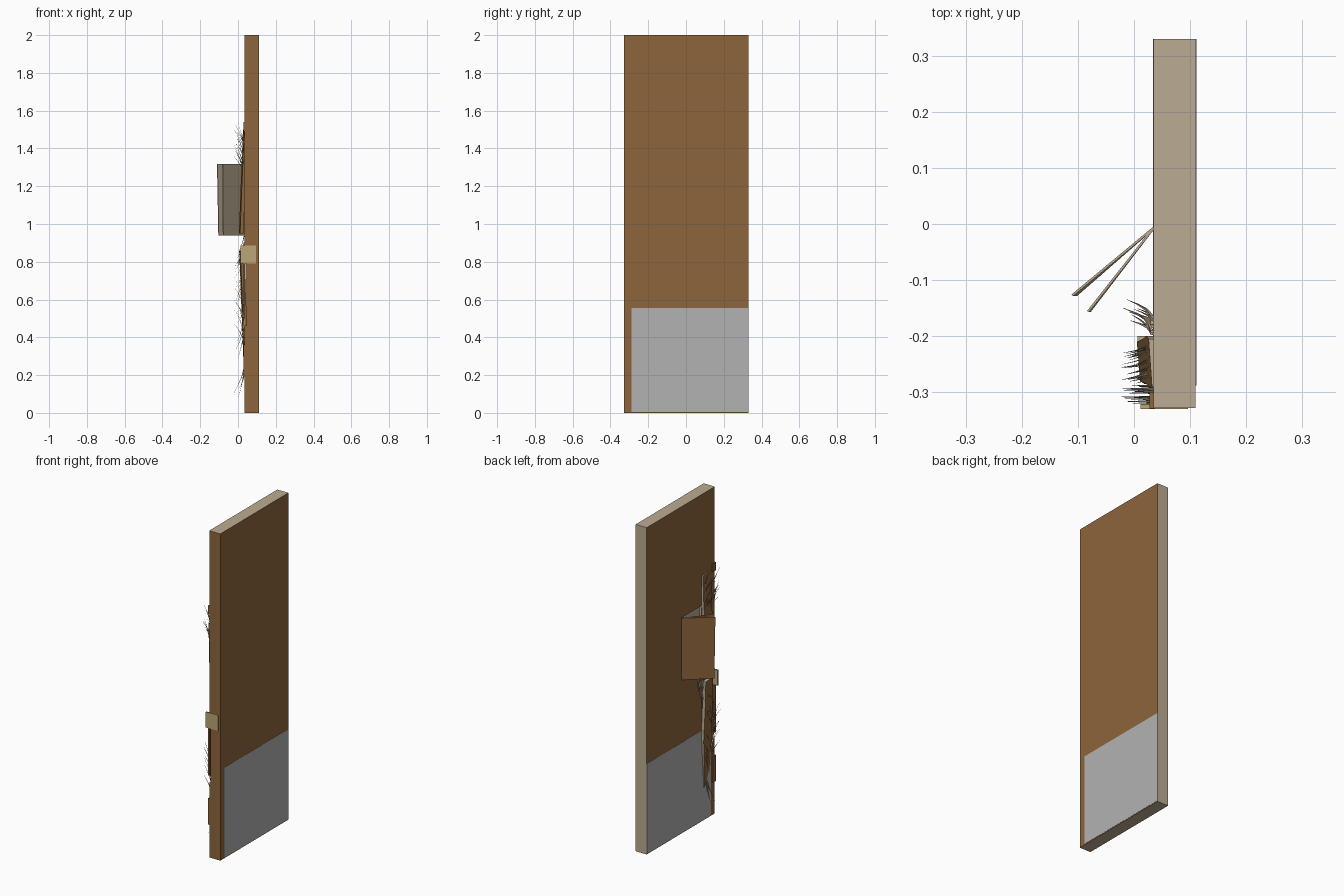
import bpy, bmesh, random
from mathutils import Vector

if "Cube" in bpy.data.objects:
    bpy.data.objects.remove(bpy.data.objects["Cube"])
random.seed(4)


def mat(name, col):
    m = bpy.data.materials.new(name)
    m.diffuse_color = (*col, 1)
    m.use_nodes = True
    m.node_tree.nodes["Principled BSDF"].inputs["Base Color"].default_value = m.diffuse_color
    return m


BROWN = mat("wood_brown", (0.27, 0.13, 0.045))
BEIGE = mat("raw_wood", (0.5, 0.41, 0.29))
STEEL = mat("steel", (0.45, 0.45, 0.45))
BRASS = mat("brass", (0.5, 0.38, 0.18))


def finish(name, bm, mats, pick=None):
    """Turn a bmesh into an object; pick(normal) chooses the material slot."""
    bmesh.ops.recalc_face_normals(bm, faces=bm.faces)
    if pick:
        for f in bm.faces:
            f.material_index = pick(f.normal)
    me = bpy.data.meshes.new(name)
    bm.to_mesh(me)
    bm.free()
    for m in mats:
        me.materials.append(m)
    ob = bpy.data.objects.new(name, me)
    bpy.context.collection.objects.link(ob)
    return ob


def box(name, x, y, z, mats, pick=None):
    bm = bmesh.new()
    bmesh.ops.create_cube(bm, size=1)
    for v in bm.verts:
        v.co = [r[0] + (c + 0.5) * (r[1] - r[0]) for c, r in zip(v.co, (x, y, z))]
    return finish(name, bm, mats, pick)


def loft(bm, rings):
    """Skin a list of equal-length point rings and cap both ends."""
    rs = [[bm.verts.new(p) for p in r] for r in rings]
    n = len(rs[0])
    for a, b in zip(rs, rs[1:]):
        for i in range(n):
            j = (i + 1) % n
            bm.faces.new((a[i], a[j], b[j], b[i]))
    bm.faces.new(rs[0])
    bm.faces.new(rs[-1])


# door slab: brown faces and lock edge, raw wood top, bottom and hinge edge
door = box("door_slab", (0.035, 0.11), (-0.328, 0.33), (0, 2), [BROWN, BEIGE],
           lambda n: 0 if abs(n.x) > 0.5 or n.y < -0.5 else 1)


# torn recesses in the damaged face
def recess(name, profile, depth):
    bm = bmesh.new()
    loft(bm, [[(x, y, z) for y, z in profile] for x in (0.0, 0.035 + depth)])
    cut = finish(name, bm, [BROWN, BEIGE], lambda n: 1)
    cut.hide_render = True
    cut.hide_set(True)
    mod = door.modifiers.new(name, 'BOOLEAN')
    mod.operation, mod.solver, mod.object = 'DIFFERENCE', 'EXACT', cut


recess("edge_cutter", [(-0.36, 0.5), (-0.24, 0.36), (-0.21, 0.6),
                       (-0.2, 0.86), (-0.28, 0.86), (-0.36, 0.8)], 0.01)
recess("panel_cutter", [(-0.2, 0.94), (-0.005, 0.94), (-0.005, 1.32), (-0.2, 1.32)], 0.012)

# kick plates on both faces
for side, x in (("left", (0.034, 0.036)), ("right", (0.109, 0.1112))):
    box("kick_plate_" + side, x, (-0.288, 0.33), (0.004, 0.555), [STEEL])

# latch plate pushed out of the lock edge
box("latch_plate", (0.012, 0.096), (-0.3295, -0.322), (0.79, 0.885), [BRASS])


# two skin flaps peeled open from the panel
def flap(name, tip, z0, z1, lean):
    root, t = Vector((0.036, -0.006, 0)), Vector((*tip, 0))
    side = Vector((-(t - root).y, (t - root).x, 0)).normalized() * 0.002
    rings = []
    for z, sh in ((z0, lean), (z1, 0)):
        up = Vector((0, 0, z))
        e = t + Vector((sh, 0, 0))
        rings.append([root + side + up, root - side + up, e - side + up, e + side + up])
    bm = bmesh.new()
    loft(bm, rings)
    return finish(name, bm, [BROWN, BEIGE],
                  lambda n: 0 if n.y > 0.3 and n.x < -0.3 else 1)


flap("outer_flap", (-0.11, -0.127), 0.94, 1.318, 0.007)
flap("inner_flap", (-0.082, -0.156), 0.94, 1.318, 0.003)


# bowed wood strips lifted along the lock edge: (z, outer x, inner y, outer y)
def strip(name, rows, thick):
    bm = bmesh.new()
    loft(bm, [[(x, yi, z), (x + thick, yi, z), (x + thick + 0.006, yo, z), (x + 0.006, yo, z)]
              for z, x, yi, yo in rows])
    finish(name, bm, [BROWN, BEIGE], lambda n: 0 if n.x < -0.5 or n.y < -0.5 else 1)


strip("upper_strip", [(1.5, 0.026, -0.205, -0.29), (1.38, 0.022, -0.2, -0.29),
                      (1.22, 0.015, -0.205, -0.285), (0.95, 0.005, -0.21, -0.28)], 0.018)
strip("lower_strip", [(0.86, 0.006, -0.2, -0.28), (0.72, 0.012, -0.205, -0.285),
                      (0.5, 0.02, -0.2, -0.285), (0.34, 0.026, -0.21, -0.28),
                      (0.2, 0.032, -0.22, -0.26)], 0.02)
for i, (z0, z1) in enumerate(((1.49, 1.54), (0.2, 0.36), (0.5, 0.79))):
    box(f"veneer_tab_{i}", (0.028, 0.037), (-0.329, -0.3), (z0, z1), [BROWN])


# curved tapering splinters
def splinters(name, count, y_range, z_range, up, dy):
    bm = bmesh.new()
    for _ in range(count):
        base = Vector((0.032, random.uniform(*y_range), random.uniform(*z_range)))
        length = random.uniform(0.07, 0.15)
        out = random.uniform(0.025, 0.055)
        drift = dy * random.uniform(0.4, 1)
        r = random.uniform(0.0015, 0.003)
        rings = []
        for k in range(4):
            t = k / 3
            c = base + Vector((-out * t ** 1.4, drift * t ** 0.8, up * length * t))
            w = r * (1 - 0.9 * t)
            rings.append([c + Vector((a * w, b * w, 0))
                          for a, b in ((-1, -1), (1, -1), (1, 1), (-1, 1))])
        loft(bm, rings)
    finish(name, bm, [BEIGE])


splinters("upper_splinters", 12, (-0.27, -0.21), (1.25, 1.44), 1, -0.02)
splinters("upper_edge_splinters", 5, (-0.322, -0.29), (1.3, 1.42), 1, 0.0)
splinters("panel_splinters", 8, (-0.2, -0.165), (0.85, 0.95), -1, 0.035)
splinters("lower_splinters", 14, (-0.27, -0.21), (0.4, 0.9), -1, -0.02)
splinters("lower_edge_splinters", 8, (-0.322, -0.28), (0.35, 0.6), 1, 0.0)
splinters("foot_splinters", 3, (-0.27, -0.23), (0.18, 0.24), -1, -0.02)
